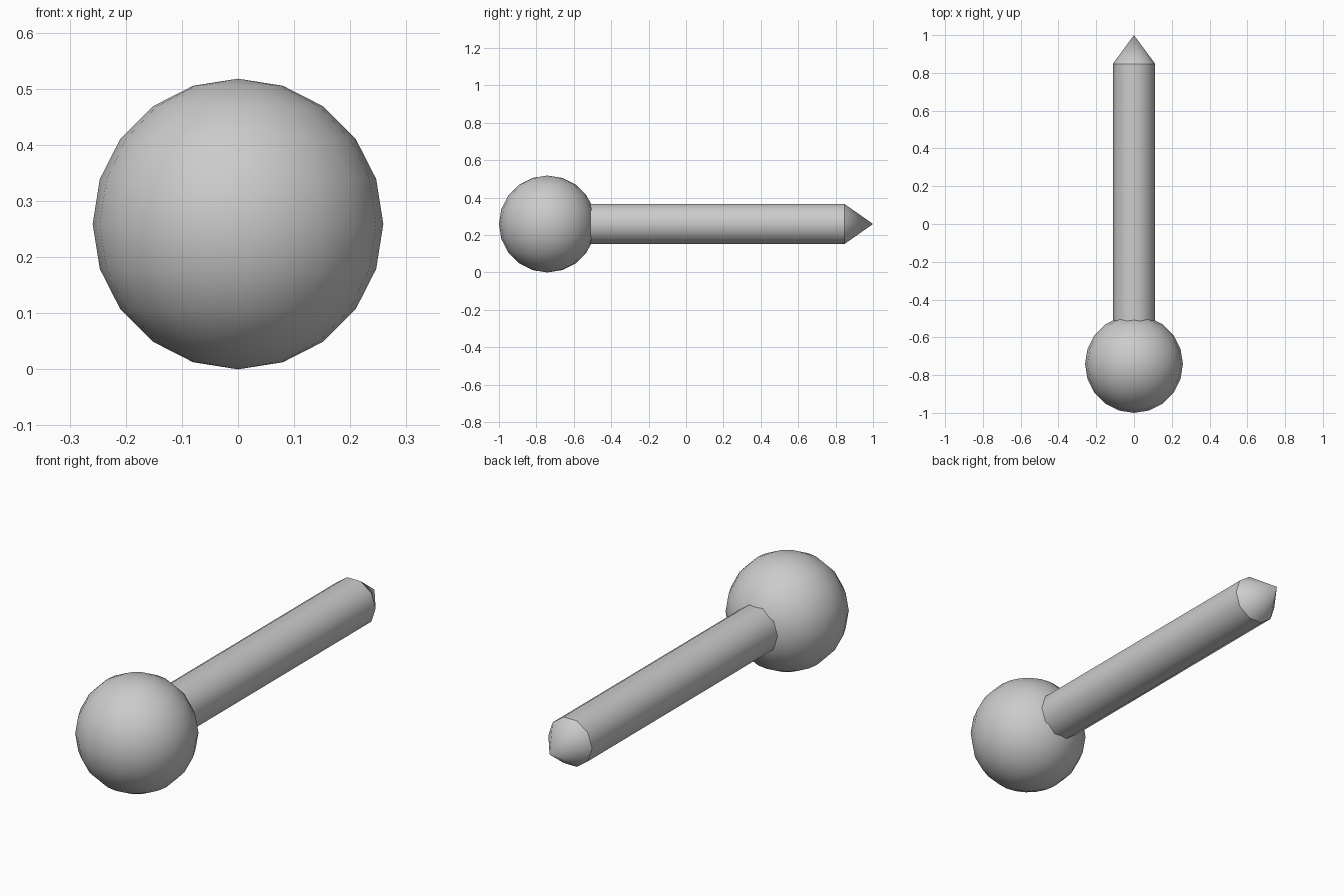
import bpy, bmesh, math
from mathutils import Vector

if "Cube" in bpy.data.objects:
    bpy.data.objects.remove(bpy.data.objects["Cube"])

CZ = 0.259          # height of the pin's axis
SIDES = 10


def finish(bm, name, angle):
    bmesh.ops.recalc_face_normals(bm, faces=bm.faces)
    mesh = bpy.data.meshes.new(name)
    bm.to_mesh(mesh)
    bm.free()
    obj = bpy.data.objects.new(name, mesh)
    bpy.context.collection.objects.link(obj)
    bpy.ops.object.select_all(action='DESELECT')
    obj.select_set(True)
    bpy.context.view_layer.objects.active = obj
    bpy.ops.object.shade_smooth_by_angle(angle=math.radians(angle))
    return obj


def ring(bm, y, r):
    step = 2 * math.pi / SIDES
    return [bm.verts.new((r * math.cos(k * step), y, CZ + r * math.sin(k * step)))
            for k in range(SIDES)]


def bridge(bm, a, b):
    for k in range(SIDES):
        n = (k + 1) % SIDES
        bm.faces.new((a[k], a[n], b[n], b[k]))


# Round head
bm = bmesh.new()
bmesh.ops.create_uvsphere(bm, u_segments=20, v_segments=10, radius=CZ)
bmesh.ops.translate(bm, verts=bm.verts, vec=Vector((0, -1 + CZ, CZ)))
finish(bm, "ball_head", 40)

# Straight shaft, its front end sunk just inside the head
bm = bmesh.new()
bridge(bm, ring(bm, -0.53, 0.112), ring(bm, 0.848, 0.112))
finish(bm, "shaft", 40)

# Pointed tip
bm = bmesh.new()
base = ring(bm, 0.848, 0.112)
apex = bm.verts.new((0, 1, CZ))
for k in range(SIDES):
    bm.faces.new((base[k], base[(k + 1) % SIDES], apex))
finish(bm, "pointed_tip", 40)
